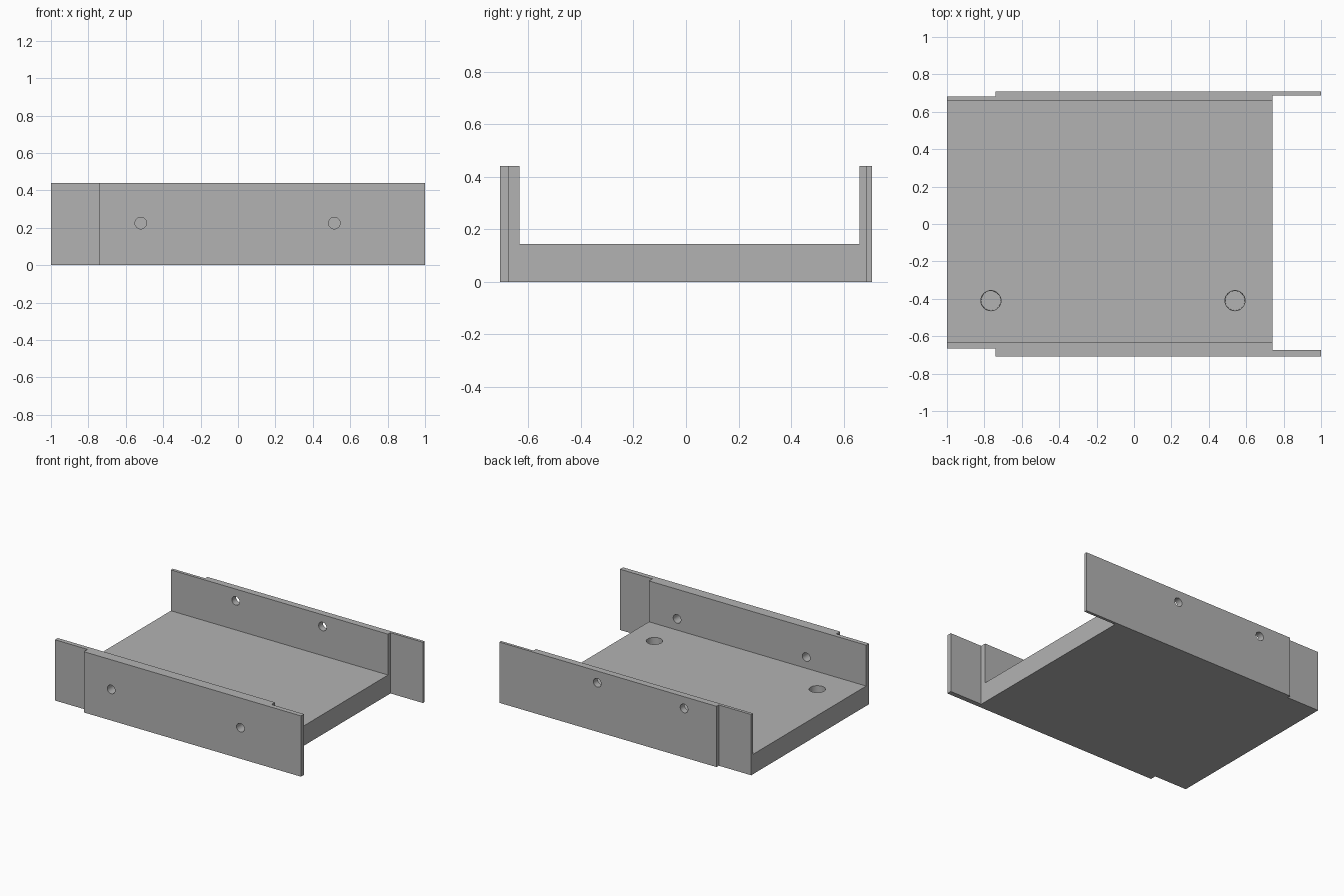
import bpy
import bmesh
import math
from mathutils import Matrix, Vector

cube = bpy.data.objects.get("Cube")
if cube:
    bpy.data.objects.remove(cube, do_unlink=True)

HEIGHT = 0.44
FLOOR = 0.144

# Single plain grey material
grey = bpy.data.materials.new("plain_grey")
grey.use_nodes = True
colour = (0.45, 0.45, 0.45, 1)
grey.diffuse_color = colour
grey.node_tree.nodes["Principled BSDF"].inputs["Base Color"].default_value = colour


def add_object(name, bm):
    bmesh.ops.recalc_face_normals(bm, faces=bm.faces)
    mesh = bpy.data.meshes.new(name)
    bm.to_mesh(mesh)
    bm.free()
    mesh.materials.append(grey)
    obj = bpy.data.objects.new(name, mesh)
    bpy.context.collection.objects.link(obj)
    return obj


def prism(name, outline, bottom, top):
    bm = bmesh.new()
    face = bm.faces.new([bm.verts.new((x, y, bottom)) for x, y in outline])
    new = bmesh.ops.extrude_face_region(bm, geom=[face])["geom"]
    verts = [v for v in new if isinstance(v, bmesh.types.BMVert)]
    bmesh.ops.translate(bm, verts=verts, vec=(0, 0, top - bottom))
    return add_object(name, bm)


def cylinder(name, centre, low, high, depth, axis="Z"):
    bm = bmesh.new()
    bmesh.ops.create_cone(bm, cap_ends=True, segments=32,
                          radius1=low, radius2=high, depth=depth)
    turn = Matrix.Rotation(math.pi / 2, 4, "X") if axis == "Y" else Matrix()
    bm.transform(Matrix.Translation(Vector(centre)) @ turn)
    return add_object(name, bm)


def cut(target, cutter):
    mod = target.modifiers.new("cut", "BOOLEAN")
    mod.operation = "DIFFERENCE"
    mod.solver = "EXACT"
    mod.object = cutter
    bpy.context.view_layer.objects.active = target
    bpy.ops.object.modifier_apply(modifier=mod.name)
    bpy.data.objects.remove(cutter, do_unlink=True)


# Body with overlapping side tabs, seen in plan
tray = prism("channel_tray", [
    (-1, -0.665), (-0.74, -0.665), (-0.74, -0.708), (1, -0.708),
    (1, -0.673), (0.74, -0.673), (0.74, 0.688), (1, 0.688),
    (1, 0.708), (-0.74, 0.708), (-0.74, 0.682), (-1, 0.682)], 0, HEIGHT)

# Open channel between the walls
cut(tray, prism("channel_cutter", [
    (-1.2, -0.633), (1.2, -0.633), (1.2, 0.66), (-1.2, 0.66)], FLOOR, 1))

# Screw holes through the front and back walls
for x, y, z in [(-0.52, -0.67, 0.225), (0.515, -0.67, 0.225),
                (-0.48, 0.68, 0.355), (0.215, 0.68, 0.355)]:
    cut(tray, cylinder("wall_hole_cutter", (x, y, z), 0.031, 0.031, 0.3, "Y"))

# Blind holes in the floor
for x in (-0.765, 0.54):
    cut(tray, cylinder("floor_hole_cutter", (x, -0.41, FLOOR), 0.052, 0.056, 0.2))

# Smooth hole walls, sharp edges elsewhere
bpy.ops.object.select_all(action="DESELECT")
tray.select_set(True)
bpy.context.view_layer.objects.active = tray
bpy.ops.object.shade_smooth_by_angle(angle=math.radians(30))
